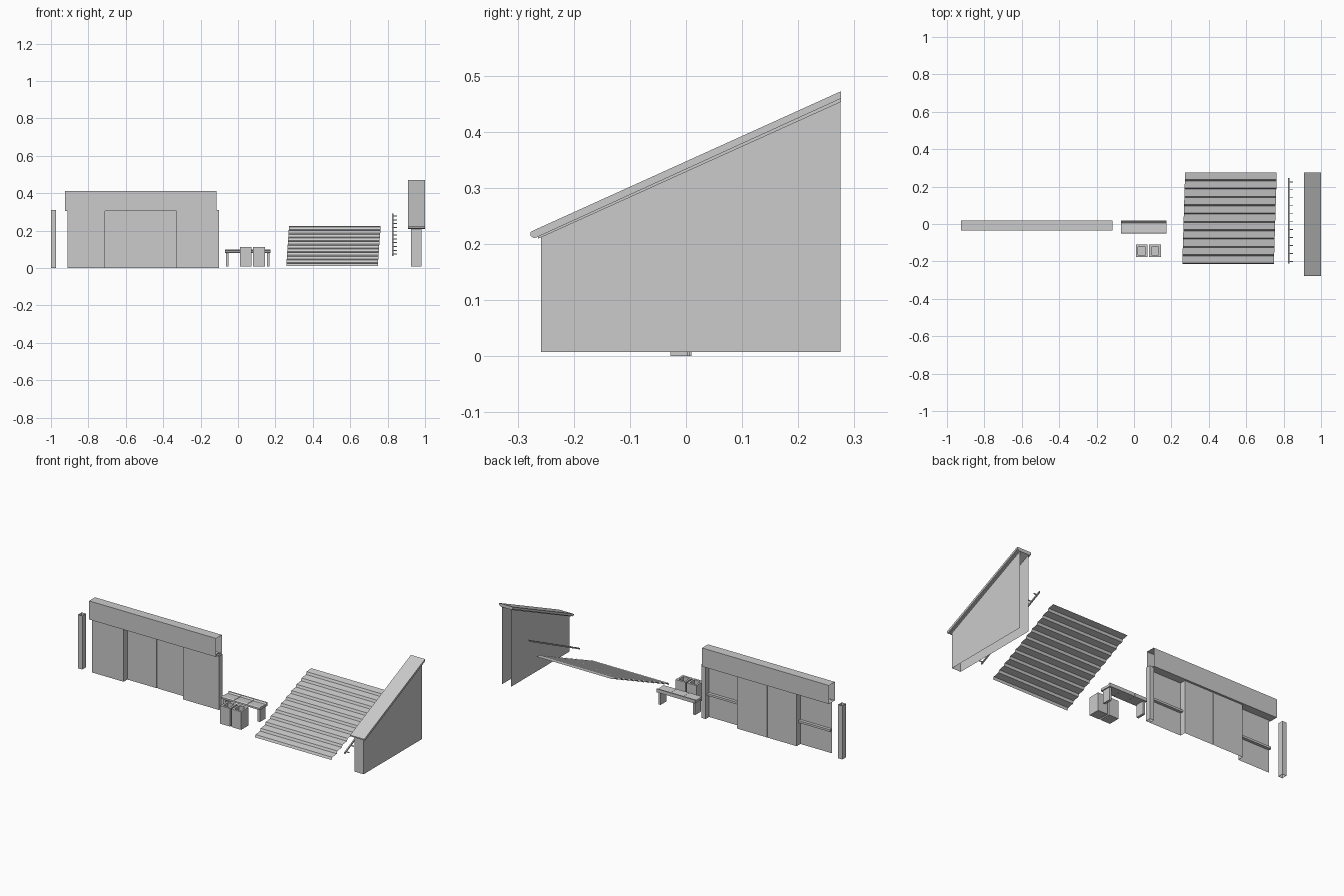
import bpy, bmesh
from mathutils import Vector

if "Cube" in bpy.data.objects:
    bpy.data.objects.remove(bpy.data.objects["Cube"])


def make(name, bm):
    bmesh.ops.recalc_face_normals(bm, faces=bm.faces)
    me = bpy.data.meshes.new(name)
    bm.to_mesh(me)
    bm.free()
    ob = bpy.data.objects.new(name, me)
    bpy.context.collection.objects.link(ob)
    return ob


def sweep(name, points, move, closed=False, caps=False):
    """Extrude a 3D polyline along a vector; optionally close and cap it."""
    bm = bmesh.new()
    a = [bm.verts.new(p) for p in points]
    b = [bm.verts.new(Vector(p) + Vector(move)) for p in points]
    n = len(points)
    for i in range(n if closed else n - 1):
        j = (i + 1) % n
        bm.faces.new((a[i], a[j], b[j], b[i]))
    if caps:
        bm.faces.new(a)
        bm.faces.new(b)
    return make(name, bm)


def box(name, x0, x1, y0, y1, z0, z1):
    pts = [(x0, y0, z0), (x1, y0, z0), (x1, y1, z0), (x0, y1, z0)]
    return sweep(name, pts, (0, 0, z1 - z0), True, True)


# Posts: hollow tubes, one loose and one at the end of the shop front
for name, x in (("loose_post", -1.0), ("front_post", -0.128)):
    sweep(name, [(x, -0.028, 0), (x + 0.026, -0.028, 0),
                 (x + 0.026, 0.004, 0), (x, 0.004, 0)], (0, 0, 0.31), True)

# Folded front: side panels forward, double doors recessed
fold = [(-0.912, -0.028), (-0.71, -0.028), (-0.71, 0.006), (-0.524, 0.006), (-0.524, 0.01),
        (-0.516, 0.01), (-0.516, 0.006), (-0.33, 0.006), (-0.33, -0.028), (-0.128, -0.028)]
sweep("door_front", [(x, y, 0) for x, y in fold], (0, 0, 0.306))
for side, x in (("left", -0.912), ("right", -0.33)):
    box(side + "_panel_rail", x, x + 0.202, -0.027, -0.01, 0.13, 0.142)

# Fascia: open-ended box
sweep("fascia", [(-0.925, y, z) for y, z in
                 ((-0.036, 0.305), (-0.036, 0.412), (0.018, 0.412), (0.018, 0.305))],
      (0.81, 0, 0), True)

# Bench: three seats with raised rear edge, two end legs
seat = [(-0.052, 0.082), (-0.052, 0.092), (-0.045, 0.096), (0.005, 0.093),
        (0.013, 0.1), (0.02, 0.1), (0.02, 0.08)]
for i in range(3):
    sweep("bench_seat", [(-0.07 + i * 0.082, y, z) for y, z in seat],
          (0.081, 0, 0), True, True)
for x in (-0.065, 0.155):
    box("bench_leg", x, x + 0.014, -0.042, 0.01, 0.008, 0.082)

# Bins with a sunken square opening in the top
for x in (0.01, 0.081):
    ob = box("bin", x, x + 0.063, -0.177, -0.11, 0.008, 0.112)
    bm = bmesh.new()
    bm.from_mesh(ob.data)
    bm.faces.ensure_lookup_table()
    top = max(bm.faces, key=lambda f: f.calc_center_median().z)
    bmesh.ops.inset_region(bm, faces=[top], thickness=0.017)
    hole = bmesh.ops.extrude_face_region(bm, geom=[top])["geom"]
    bmesh.ops.translate(bm, vec=(0, 0, -0.03),
                        verts=[v for v in hole if isinstance(v, bmesh.types.BMVert)])
    bmesh.ops.delete(bm, geom=[top], context='FACES_ONLY')
    bm.to_mesh(ob.data)
    bm.free()

# Stepped roof sheet: 11 rows, slightly skewed towards the back
rows, pitch, rise = 11, 0.0446, 0.0196
steps = []
for i in range(rows):
    x, y, z = 0.258 + i * 0.0014, -0.215 + i * pitch, 0.01 + i * rise
    steps += [(x, y, z), (x, y + 0.006, z + 0.0135)]
steps.append((0.273, -0.215 + rows * pitch, 0.01 + rows * rise))
sweep("stepped_roof", steps, (0.49, 0, 0))

# Sloping rod with short pegs
rod = [(0.824, -0.21, 0.065), (0.831, -0.21, 0.065), (0.831, -0.21, 0.073), (0.824, -0.21, 0.073)]
sweep("peg_rod", rod, (0, 0.455, 0.218), True, True)
for i in range(11):
    y = -0.2 + i * 0.0425
    z = 0.069 + (y + 0.21) * 0.48
    box("rod_peg", 0.83, 0.85, y - 0.002, y + 0.002, z - 0.002, z + 0.003)

# End wall: two sloped sides and a front, open at the back and below
bm = bmesh.new()
outline = [(-0.258, 0.007), (-0.258, 0.212), (0.275, 0.457), (0.275, 0.007)]
left = [bm.verts.new((0.925, y, z)) for y, z in outline]
right = [bm.verts.new((0.982, y, z)) for y, z in outline]
bm.faces.new(left)
bm.faces.new(right[::-1])
bm.faces.new((left[0], right[0], right[1], left[1]))
make("end_wall", bm)

# Sloping coping on the end wall, with a narrower layer beneath
cap = [(-0.27, 0.21), (-0.277, 0.214), (-0.277, 0.221), (-0.272, 0.224),
       (0.276, 0.472), (0.276, 0.459)]
sweep("wall_coping", [(0.91, y, z) for y, z in cap], (0.09, 0, 0), True, True)
under = [(-0.264, 0.209), (-0.264, 0.215), (0.276, 0.461), (0.276, 0.453)]
sweep("coping_underlayer", [(0.917, y, z) for y, z in under], (0.074, 0, 0), True, True)
